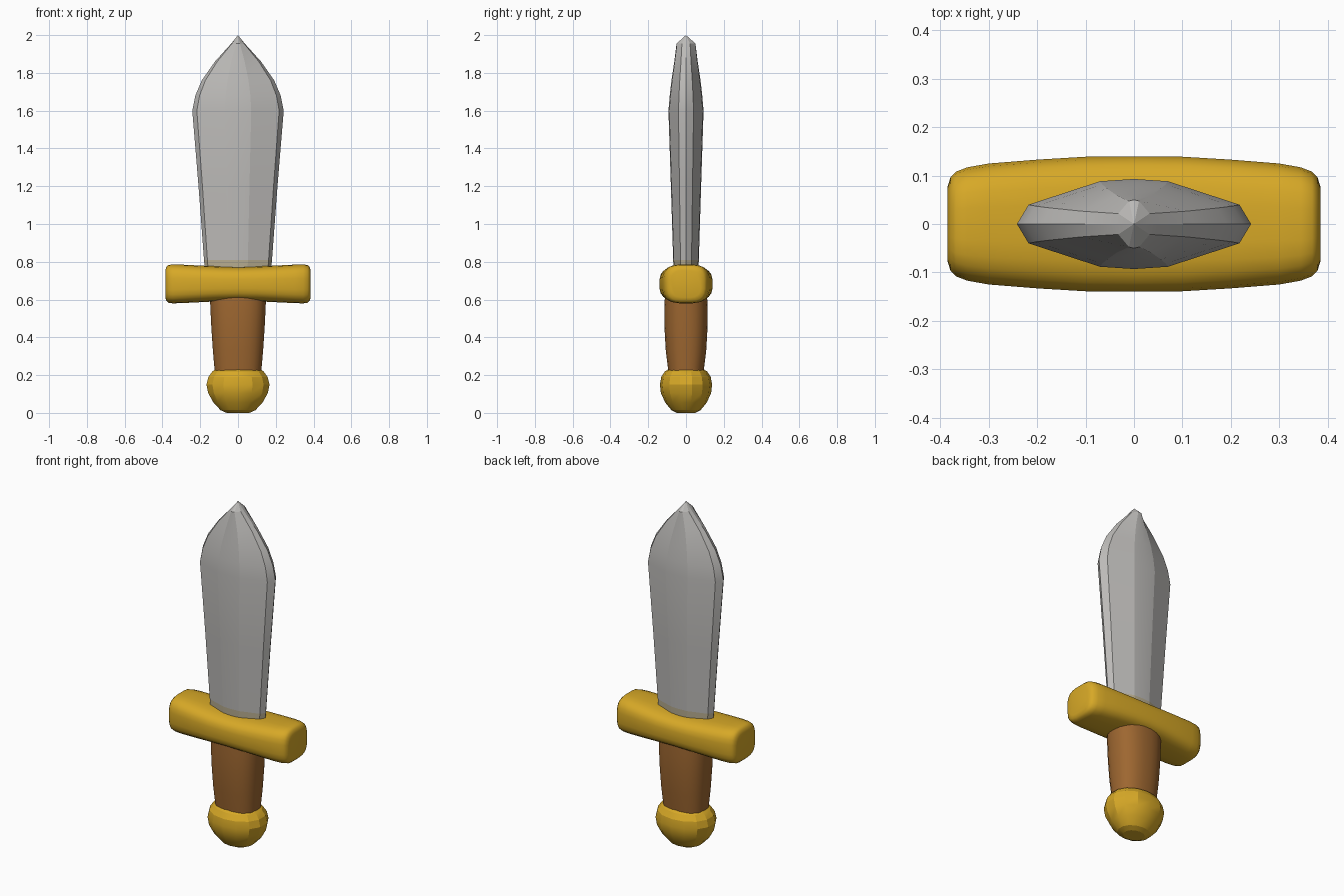
import bpy, bmesh, math

if "Cube" in bpy.data.objects:
    bpy.data.objects.remove(bpy.data.objects["Cube"])


def material(name, rgb):
    m = bpy.data.materials.new(name)
    m.diffuse_color = (*rgb, 1)
    m.use_nodes = True
    m.node_tree.nodes["Principled BSDF"].inputs["Base Color"].default_value = m.diffuse_color
    return m


STEEL = material("steel", (0.51, 0.50, 0.485))
TINTED = material("gold tinted steel", (0.49, 0.43, 0.29))
GOLD = material("gold", (0.68, 0.395, 0.02))
LEATHER = material("brown leather", (0.34, 0.135, 0.03))


def superellipse(sides, power):
    """Unit cross-section between a circle (2) and a square (large power)."""
    pts = []
    for i in range(sides):
        a = 2 * math.pi * (i + 0.5) / sides
        c, s = math.cos(a), math.sin(a)
        pts.append((math.copysign(abs(c) ** (2 / power), c),
                    math.copysign(abs(s) ** (2 / power), s)))
    mx = max(p[0] for p in pts)
    my = max(p[1] for p in pts)
    return [(x / mx, y / my) for x, y in pts]


def loft(name, section, rings, mats, axis="Z", smooth=None):
    """Skin a cross-section along an axis; rings are (position, half a, half b)."""
    bm = bmesh.new()
    loops = []
    for t, a, b in rings:
        loop = []
        for u, v in section:
            co = (u * a, v * b, t) if axis == "Z" else (t, u * a, v * b)
            loop.append(bm.verts.new(co))
        loops.append(loop)
    n = len(section)
    for lo, hi in zip(loops, loops[1:]):
        for i in range(n):
            j = (i + 1) % n
            bm.faces.new((lo[i], lo[j], hi[j], hi[i]))
    bm.faces.new(loops[0][::-1])
    bm.faces.new(loops[-1])
    bmesh.ops.remove_doubles(bm, verts=bm.verts, dist=0.0005)
    bmesh.ops.recalc_face_normals(bm, faces=bm.faces)
    mesh = bpy.data.meshes.new(name)
    bm.to_mesh(mesh)
    bm.free()
    for m in mats:
        mesh.materials.append(m)
    ob = bpy.data.objects.new(name, mesh)
    bpy.context.collection.objects.link(ob)
    if smooth:
        bpy.ops.object.select_all(action="DESELECT")
        ob.select_set(True)
        bpy.context.view_layer.objects.active = ob
        bpy.ops.object.shade_smooth_by_angle(angle=math.radians(smooth))
    return ob


# Blade: bevelled edges, slightly ridged flats, pointed leaf tip
quarter = [(1, 0), (0.9, 0.43), (0.29, 0.95), (0, 1)]
half = quarter + [(-x, y) for x, y in quarter[-2::-1]]
blade_section = half + [(x, -y) for x, y in half[-2:0:-1]]
blade = loft("blade", blade_section, [
    (0.72, 0.172, 0.064), (0.81, 0.18, 0.068), (1.2, 0.209, 0.08),
    (1.6, 0.242, 0.093), (1.68, 0.226, 0.086), (1.76, 0.192, 0.077),
    (1.86, 0.122, 0.062), (1.955, 0.036, 0.05), (2.0, 0.0001, 0.0001),
], [STEEL, TINTED], smooth=14)
for f in blade.data.polygons:
    if f.center.z < 0.81:
        f.material_index = 1

# Crossguard: soft bar, flared in height at the ends
half_bar = [(0, 0.14, 0.09), (0.1, 0.139, 0.092), (0.2, 0.133, 0.097),
            (0.3, 0.125, 0.102), (0.345, 0.117, 0.103), (0.368, 0.108, 0.1),
            (0.379, 0.097, 0.09), (0.385, 0.078, 0.072)]
bar = [(-t, a, b) for t, a, b in half_bar[:0:-1]] + half_bar
guard = loft("crossguard", superellipse(24, 3.2), bar, [GOLD], axis="X", smooth=40)
guard.location.z = 0.683

# Grip: swelling oval handle
loft("grip", superellipse(24, 2.4), [
    (0.19, 0.121, 0.092), (0.24, 0.125, 0.096), (0.33, 0.133, 0.107),
    (0.45, 0.141, 0.114), (0.55, 0.146, 0.115), (0.63, 0.149, 0.111),
], [LEATHER], smooth=40)

# Pommel: chunky faceted knob
loft("pommel", superellipse(14, 2.1), [
    (0.0, 0.06, 0.05), (0.014, 0.092, 0.077), (0.055, 0.13, 0.11),
    (0.105, 0.158, 0.133), (0.15, 0.167, 0.138), (0.19, 0.157, 0.131),
    (0.22, 0.135, 0.112), (0.232, 0.116, 0.09),
], [GOLD], smooth=22)
